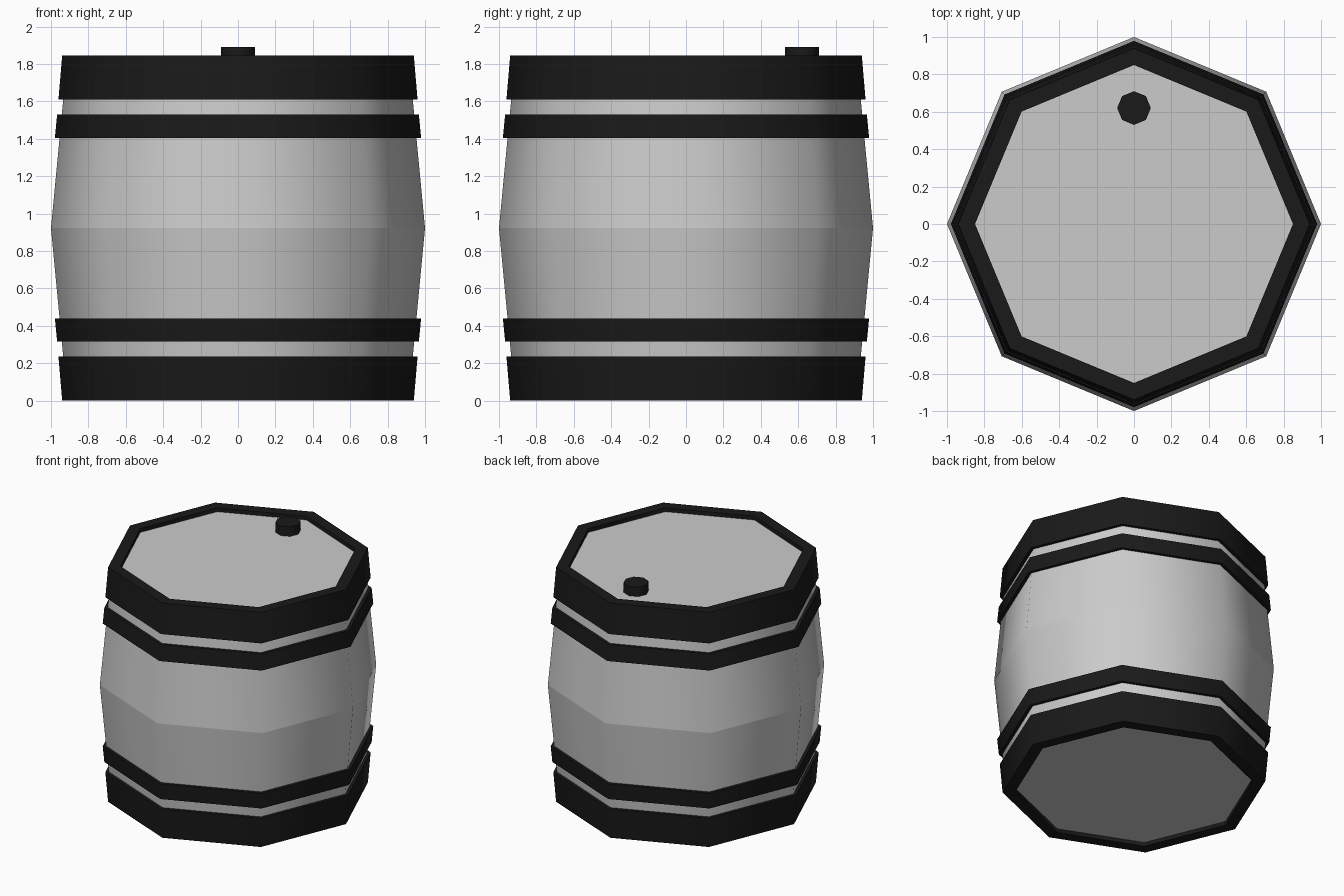
import bpy, bmesh
from math import cos, sin, pi

if "Cube" in bpy.data.objects:
    bpy.data.objects.remove(bpy.data.objects["Cube"])

SIDES = 8
H = 1.845

black = bpy.data.materials.new("black_iron")
black.diffuse_color = (0.01, 0.01, 0.01, 1)
black.use_nodes = True
black.node_tree.nodes["Principled BSDF"].inputs["Base Color"].default_value = black.diffuse_color


def lathe(name, profile, closed=False, center=(0, 0), mat=None):
    """Revolve (radius, z) points into an octagonal solid; open profiles get end caps."""
    bm = bmesh.new()
    rings = [[bm.verts.new((center[0] + r * cos(2 * pi * i / SIDES),
                            center[1] + r * sin(2 * pi * i / SIDES), z))
              for i in range(SIDES)] for r, z in profile]
    pairs = list(zip(rings, rings[1:]))
    if closed:
        pairs.append((rings[-1], rings[0]))
    for a, b in pairs:
        for i in range(SIDES):
            j = (i + 1) % SIDES
            bm.faces.new((a[i], a[j], b[j], b[i])).smooth = True
    if not closed:
        bm.faces.new(rings[0][::-1])
        bm.faces.new(rings[-1])
    bmesh.ops.recalc_face_normals(bm, faces=bm.faces)
    # Round shading around the barrel, crisp creases at every level
    for e in bm.edges:
        if abs(e.verts[0].co.z - e.verts[1].co.z) < 1e-5:
            e.smooth = len(e.link_faces) == 2 and e.calc_face_angle() < 0.01
    me = bpy.data.meshes.new(name)
    bm.to_mesh(me)
    bm.free()
    ob = bpy.data.objects.new(name, me)
    bpy.context.collection.objects.link(ob)
    if mat:
        me.materials.append(mat)
    return ob


# Wooden body with a bulge at mid height and slightly recessed ends
lathe("barrel_body", [(0.86, 0.03), (0.915, 0.03), (1.0, H / 2),
                      (0.915, H - 0.03), (0.86, H - 0.03)])

# Hoops, mirrored about mid height
for label, flip in (("upper", False), ("lower", True)):
    def m(pts):
        return [(r, H - z if flip else z) for r, z in pts]
    lathe(label + "_end_hoop",
          m([(0.85, H - 0.05), (0.85, H), (0.94, H), (0.96, 1.61), (0.92, 1.61)]),
          closed=True, mat=black)
    lathe(label + "_inner_hoop",
          m([(0.93, 1.53), (0.967, 1.53), (0.979, 1.405), (0.94, 1.405)]),
          closed=True, mat=black)

# Bung in the lid
lathe("bung", [(0.09, H - 0.06), (0.09, 1.89)], center=(0, 0.62), mat=black)
